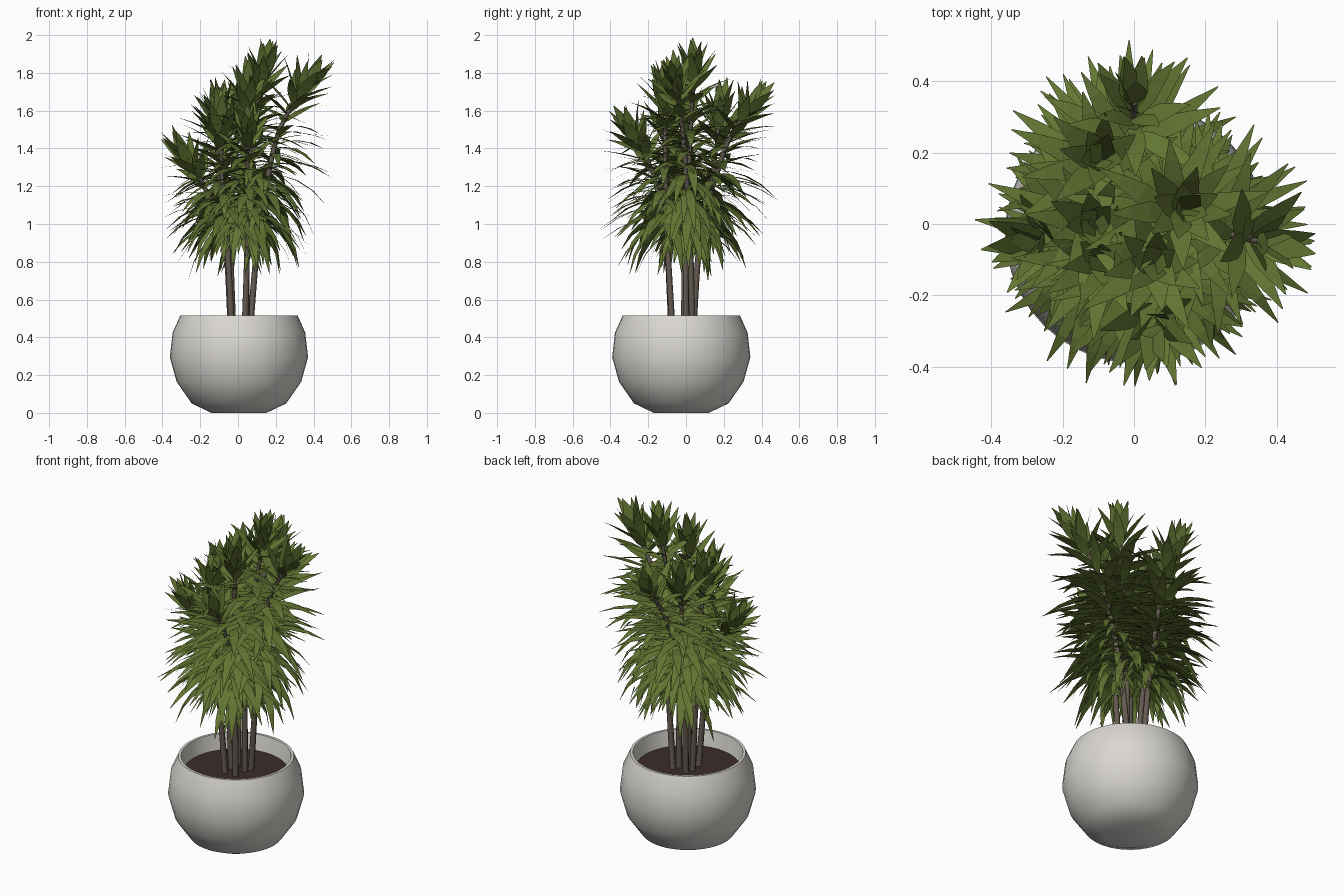
import bpy, bmesh, math, random
from mathutils import Vector

if "Cube" in bpy.data.objects:
    bpy.data.objects.remove(bpy.data.objects["Cube"])

random.seed(7)
CX, CY = 0.005, -0.025          # pot centre
Z = Vector((0, 0, 1))


def material(name, rgb):
    m = bpy.data.materials.new(name)
    m.diffuse_color = (*rgb, 1)
    m.use_nodes = True
    m.node_tree.nodes["Principled BSDF"].inputs["Base Color"].default_value = m.diffuse_color
    return m


POT = material("warm white glaze", (0.70, 0.68, 0.64))
SOIL = material("dark soil", (0.045, 0.026, 0.025))
BARK = material("grey brown bark", (0.13, 0.105, 0.085))
LEAF = material("leaf green", (0.125, 0.18, 0.033))


def make_object(name, bm, mat, smooth=None):
    me = bpy.data.meshes.new(name)
    bm.to_mesh(me)
    bm.free()
    me.materials.append(mat)
    if smooth:
        me.shade_smooth()
        me.set_sharp_from_angle(angle=math.radians(smooth))
    ob = bpy.data.objects.new(name, me)
    bpy.context.collection.objects.link(ob)
    return ob


def bridge(bm, a, b):
    n = len(a)
    for i in range(n):
        bm.faces.new((a[i], a[(i + 1) % n], b[(i + 1) % n], b[i]))


def ring(bm, centre, r, u, v, n):
    return [bm.verts.new(centre + r * (math.cos(2 * math.pi * i / n) * u
                                       + math.sin(2 * math.pi * i / n) * v)) for i in range(n)]


def lathe(name, profile, mat, n=40):
    bm = bmesh.new()
    rings = [ring(bm, Vector((CX, CY, z)), r, Vector((1, 0, 0)), Vector((0, 1, 0)), n)
             for r, z in profile]
    for a, b in zip(rings, rings[1:]):
        bridge(bm, a, b)
    bm.faces.new(rings[0][::-1])
    return make_object(name, bm, mat, 42)


# Bowl-shaped pot with open rim, and the soil disc inside
lathe("pot", [(0.145, 0), (0.25, 0.05), (0.33, 0.165), (0.366, 0.295), (0.351, 0.425),
              (0.311, 0.515), (0.296, 0.515), (0.278, 0.41)], POT)
bm = bmesh.new()
bm.faces.new(ring(bm, Vector((CX, CY, 0.425)), 0.283, Vector((1, 0, 0)), Vector((0, 1, 0)), 40))
make_object("soil", bm, SOIL)


def spline(pts, step=8):
    """Catmull-Rom samples through the given points."""
    p = [Vector(q) for q in pts]
    p = [2 * p[0] - p[1]] + p + [2 * p[-1] - p[-2]]
    out = []
    for a, b, c, d in zip(p, p[1:], p[2:], p[3:]):
        for k in range(step):
            t = k / step
            out.append(0.5 * (2 * b + (c - a) * t + (2 * a - 5 * b + 4 * c - d) * t * t
                              + (3 * b - a - 3 * c + d) * t ** 3))
    return out + [p[-2]]


def tube(name, path, r0, r1, n=8):
    bm = bmesh.new()
    rings = []
    for i, q in enumerate(path):
        tan = (path[min(i + 1, len(path) - 1)] - path[max(i - 1, 0)]).normalized()
        v = tan.cross(Vector((1, 0, 0))).normalized()
        rings.append(ring(bm, q, r0 + (r1 - r0) * i / (len(path) - 1), v.cross(tan), v, n))
    for a, b in zip(rings, rings[1:]):
        bridge(bm, a, b)
    bm.faces.new(rings[0][::-1])
    bm.faces.new(rings[-1])
    make_object(name, bm, BARK, 50)


def lerp_table(s, table):
    for (a, va), (b, vb) in zip(table, table[1:]):
        if s <= b:
            return va + (vb - va) * (s - a) / (b - a)
    return table[-1][1]


# By distance below the tip: leaf angle from the stem (degrees), length, droop
ANGLE = [(0, 8), (0.08, 32), (0.16, 55), (0.3, 72), (0.5, 84), (0.9, 92)]
LENGTH = [(0, 0.19), (0.1, 0.23), (0.25, 0.29), (0.45, 0.35), (0.9, 0.36)]
DROOP = [(0, 3), (0.1, 12), (0.3, 30), (0.6, 48), (0.9, 55)]
# Blade outline: (fraction of length, fraction of half width)
BLADE = [(0, 0.35), (0.22, 0.85), (0.45, 1.0), (0.72, 0.62), (1, 0.05)]


def blade_points(base, axis, out, angle, droop, length):
    pts, p, last = [], base.copy(), 0
    for t, w in BLADE:
        th = math.radians(angle + droop * t)
        p = p + (t - last) * length * (math.cos(th) * axis + math.sin(th) * out)
        last = t
        pts.append((p, w))
    return pts


def inside(p):
    return abs(p.x) < 0.51 and abs(p.y) < 0.52 and 0.70 < p.z < 2.0


def foliage(name, path):
    bm = bmesh.new()
    s, target, phi = 0.0, 0.0, random.uniform(0, 6.28)
    for a, b in zip(path[::-1], path[-2::-1]):
        seg = (a - b).length
        tan = (a - b).normalized()
        while target < s + seg:
            base = a + (b - a) * ((target - s) / seg)
            if base.z < 1.0:
                break
            axis = tan.lerp(Z, min(1, target / 0.3)).normalized()
            u = axis.cross(Vector((0.3, 1, 0))).normalized()
            out = math.cos(phi) * u + math.sin(phi) * axis.cross(u)
            jitter = 0.25 + min(1, target / 0.25)
            ang = lerp_table(target, ANGLE) + random.uniform(-10, 10) * jitter
            droop = lerp_table(target, DROOP) + random.uniform(-6, 12) * jitter
            if target > 0.2:                       # lowest leaves hang more
                ang += max(0, 1.25 - base.z) * 70
            length = lerp_table(target, LENGTH) * random.uniform(0.9, 1.1)
            pts = blade_points(base, axis, out, ang, droop, length)
            while not inside(pts[-1][0]) and length > 0.05:
                length *= 0.94
                pts = blade_points(base, axis, out, ang, droop, length)
            side = axis.cross(out) * lerp_table(target, [(0, 0.034), (0.15, 0.03), (0.4, 0.026)])
            rows = [(bm.verts.new(p - side * w), bm.verts.new(p + side * w)) for p, w in pts]
            for (l0, r0), (l1, r1) in zip(rows, rows[1:]):
                bm.faces.new((l0, l1, r1, r0))
            phi += 2.39996
            target += 0.0075 if target < 0.1 else 0.013 if target < 0.25 else 0.0088
        s += seg
    make_object(name, bm, LEAF)


# Stems: four rise from the soil, the rest fork off them
STEMS = {
    "tall": [(0.045, 0.0, 0.40), (0.05, 0.0, 0.95), (0.08, 0.02, 1.4), (0.14, 0.04, 1.81)],
    "right": [(0.06, 0.035, 0.40), (0.11, 0.02, 0.95), (0.19, -0.01, 1.4), (0.27, -0.03, 1.6),
              (0.36, -0.05, 1.73)],
    "back": [(-0.025, 0.035, 0.40), (-0.04, 0.08, 0.95), (-0.02, 0.19, 1.35), (0.0, 0.26, 1.5),
             (0.0, 0.34, 1.61)],
    "back_left": [(-0.04, 0.08, 0.95), (-0.08, 0.14, 1.25), (-0.09, 0.18, 1.58)],
    "left": [(-0.035, -0.01, 0.40), (-0.07, -0.01, 0.9), (-0.17, -0.03, 1.18),
             (-0.27, -0.05, 1.34)],
    "inner_left": [(-0.07, -0.01, 0.9), (-0.10, 0.0, 1.25), (-0.11, 0.0, 1.58)],
    "front": [(0.035, -0.07, 0.40), (0.05, -0.10, 0.95), (0.05, -0.11, 1.35),
              (0.06, -0.11, 1.70)],
    "front_low": [(0.05, -0.10, 0.95), (0.05, -0.18, 1.28), (0.055, -0.28, 1.47)],
    "front_left": [(-0.03, -0.075, 0.40), (-0.06, -0.10, 0.95), (-0.085, -0.10, 1.25),
                   (-0.09, -0.10, 1.53)],
}
for name, pts in STEMS.items():
    path = spline(pts)
    trunk = pts[0][2] < 0.5
    tube(name + "_stem", path, 0.017 if trunk else 0.013, 0.009)
    foliage(name + "_leaves", path)
